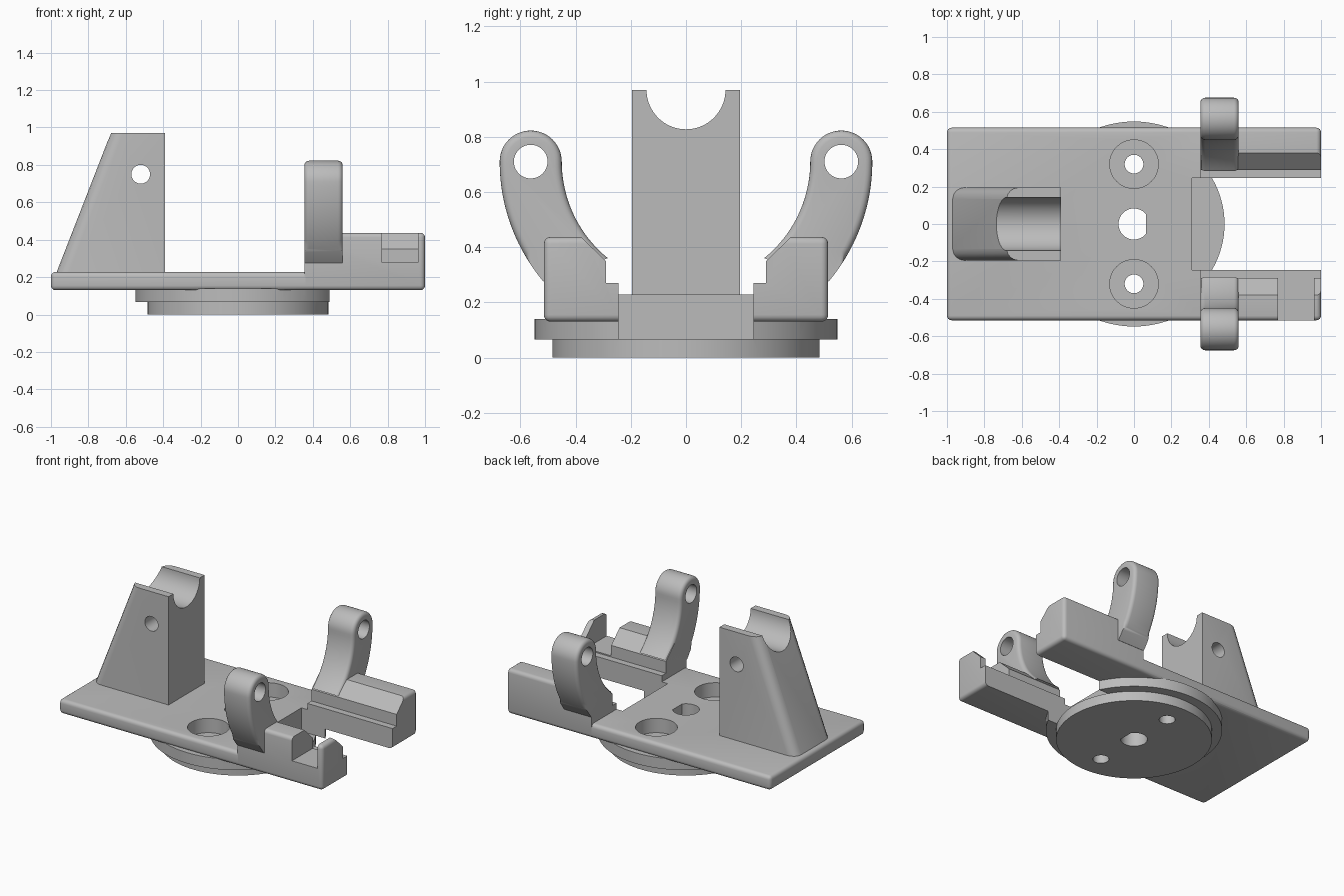
import bpy, bmesh, math
from mathutils import Vector

if "Cube" in bpy.data.objects:
    bpy.data.objects.remove(bpy.data.objects["Cube"], do_unlink=True)

grey = bpy.data.materials.new("plain_grey")
grey.use_nodes = True
grey.diffuse_color = (0.5, 0.5, 0.5, 1)
for node in grey.node_tree.nodes:
    if node.type == 'BSDF_PRINCIPLED':
        node.inputs["Base Color"].default_value = (0.5, 0.5, 0.5, 1)


def arc(cx, cy, r, start, end, n):
    """Points along an arc, angles in degrees."""
    angles = [math.radians(start + (end - start) * i / n) for i in range(n + 1)]
    return [(cx + r * math.cos(a), cy + r * math.sin(a)) for a in angles]


def circle(cx, cy, r, n=48):
    return arc(cx, cy, r, 0, 360, n)[:-1]


def rect(x0, x1, y0, y1):
    return [(x0, y0), (x1, y0), (x1, y1), (x0, y1)]


def prism(name, points, axis, lo, hi, round_edge=None, width=0.025):
    """Extrude a profile along an axis, rounding the edges the rule picks."""
    place = {'X': lambda u, v, w: (w, u, v),
             'Y': lambda u, v, w: (u, w, v),
             'Z': lambda u, v, w: (u, v, w)}[axis]
    bm = bmesh.new()
    face = bm.faces.new([bm.verts.new(place(u, v, lo)) for u, v in points])
    new = bmesh.ops.extrude_face_region(bm, geom=[face])["geom"]
    moved = [g for g in new if isinstance(g, bmesh.types.BMVert)]
    bmesh.ops.translate(bm, verts=moved, vec=Vector(place(0, 0, hi - lo)))
    bmesh.ops.recalc_face_normals(bm, faces=bm.faces)
    if round_edge:
        edges = [e for e in bm.edges if round_edge(e.verts[0].co, e.verts[1].co)]
        bmesh.ops.bevel(bm, geom=edges, offset=width, offset_type='OFFSET',
                        segments=4, profile=0.5, affect='EDGES')
        bmesh.ops.recalc_face_normals(bm, faces=bm.faces)
    mesh = bpy.data.meshes.new(name)
    bm.to_mesh(mesh)
    bm.free()
    mesh.materials.append(grey)
    obj = bpy.data.objects.new(name, mesh)
    bpy.context.collection.objects.link(obj)
    return obj


def combine(obj, tool, operation='DIFFERENCE'):
    mod = obj.modifiers.new("combine", 'BOOLEAN')
    mod.operation, mod.object, mod.solver = operation, tool, 'EXACT'
    bpy.context.view_layer.objects.active = obj
    bpy.ops.object.modifier_apply(modifier=mod.name)
    bpy.data.objects.remove(tool, do_unlink=True)


def both(a, b, test):
    return test(a) and test(b)


HALF = 0.515      # half width of the plate
GAP = 0.245       # half width of the slot between the rails
RAIL = 0.355      # where the rails start
parts = []

# Base plate, fused with the stepped turntable discs
base = prism("base_plate", rect(-1, 0.36, -HALF, HALF), 'Z', 0.13, 0.228,
             lambda a, b: not both(a, b, lambda p: p.x > 0.3))
combine(base, prism("upper_disc", circle(0, 0, 0.548, 96), 'Z', 0.066, 0.14), 'UNION')
combine(base, prism("slot", rect(0.31, 1.2, -GAP, GAP), 'Z', 0.03, 0.6))
combine(base, prism("lower_disc", circle(0, 0, 0.484, 96), 'Z', 0, 0.067), 'UNION')
for y in (-0.32, 0.32):
    combine(base, prism("counterbore", circle(0, y, 0.13), 'Z', 0.13, 0.4))
    combine(base, prism("screw_hole", circle(0, y, 0.05), 'Z', -0.1, 0.4))
# D-shaped shaft hole
d_profile = arc(0, 0, 0.083, 38, 322, 36)
combine(base, prism("shaft_hole", d_profile, 'Z', -0.1, 0.4))
parts.append(base)

# Sloped support with a round cradle and a cross hole
slope = [(-0.98, 0.2), (-0.39, 0.2), (-0.39, 0.97), (-0.68, 0.97)]
support = prism("cradle_support", slope, 'Y', -0.195, 0.195,
                lambda a, b: both(a, b, lambda p: p.x < -0.6) and abs(a.z - b.z) > 0.1,
                0.06)
combine(support, prism("cradle", circle(0, 0.97, 0.143, 64), 'X', -1.2, -0.2))
combine(support, prism("cross_hole", circle(-0.52, 0.75, 0.05), 'Y', -0.5, 0.5))
parts.append(support)


def rail_edge(a, b):
    mid = (a + b) / 2
    outer = both(a, b, lambda p: abs(p.y) > HALF - 0.001)
    end = both(a, b, lambda p: p.x > 0.99)
    return mid.x > RAIL + 0.01 and (
        outer or (end and (abs(mid.y) > 0.4 or mid.z < 0.14)))


def arm_edge(a, b):
    return abs(a.x - b.x) < 0.001 and not both(a, b, lambda p: p.z < 0.37)


# Stepped rails and curved arms on both sides
for side, s in (("left", 1), ("right", -1)):
    section = [(GAP, 0.13), (HALF, 0.13), (HALF, 0.437), (0.38, 0.437),
               (0.29, 0.35), (0.29, 0.27), (GAP, 0.27)]
    rail = prism(side + "_rail", [(s * y, z) for y, z in section], 'X', RAIL, 1, rail_edge)
    if s < 0:
        combine(rail, prism("rail_notch", rect(0.77, 0.962, -0.7, -0.1), 'Z', 0.278, 0.7))
    parts.append(rail)

    outline = (arc(0, 0.71, 0.675, -40, 0, 20)
               + arc(0.5625, 0.71, 0.1125, 0, 180, 24)[1:]
               + arc(0, 0.71, 0.45, 0, -51, 20)[1:])
    arm = prism(side + "_arm", [(s * y, z) for y, z in outline], 'X', RAIL, 0.56, arm_edge)
    combine(arm, prism("pin_hole", circle(s * 0.5625, 0.71, 0.061), 'X', 0.2, 0.8))
    parts.append(arm)

# Smooth the round surfaces, keep the corners sharp
for obj in parts:
    bpy.ops.object.select_all(action='DESELECT')
    obj.select_set(True)
    bpy.context.view_layer.objects.active = obj
    bpy.ops.object.shade_smooth_by_angle(angle=math.radians(30))
